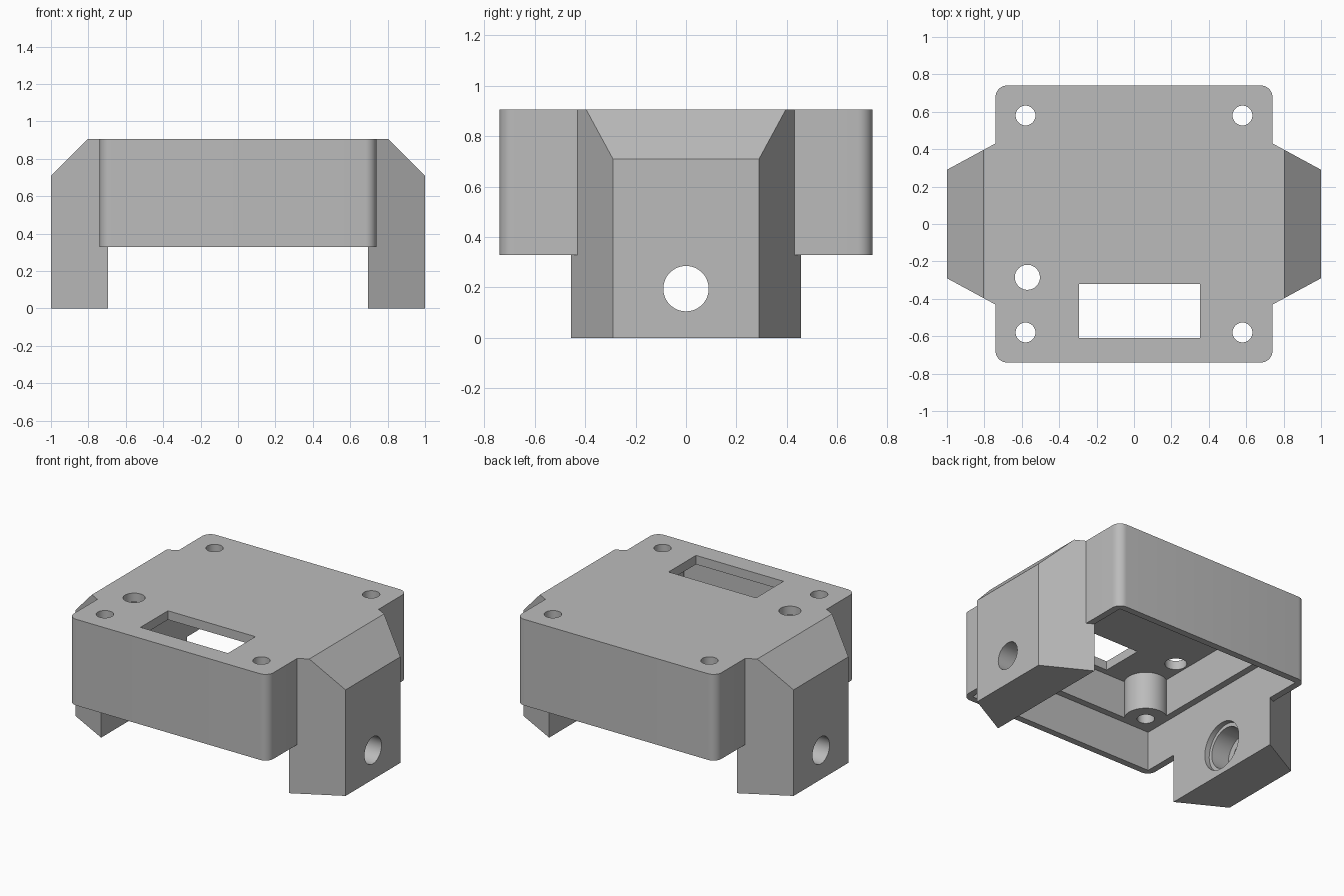
import bpy
import bmesh
from math import cos, sin, tau

if "Cube" in bpy.data.objects:
    bpy.data.objects.remove(bpy.data.objects["Cube"])

TOP, RIM, HALF = 0.905, 0.328, 0.74      # housing top, lower rim, half width
LEDGE, CEILING = 0.594, 0.845            # inner heights

grey = bpy.data.materials.new("plain grey")
grey.use_nodes = True
grey.diffuse_color = (0.5, 0.5, 0.5, 1)
grey.node_tree.nodes["Principled BSDF"].inputs["Base Color"].default_value = (0.5, 0.5, 0.5, 1)


def prism(name, profile, low, high, axis="z", rounding=0):
    """Extrude a flat profile along an axis, optionally rounding its long edges."""
    place = {"x": lambda a, b, h: (h, a, b),
             "y": lambda a, b, h: (a, h, b),
             "z": lambda a, b, h: (a, b, h)}[axis]
    bm = bmesh.new()
    rings = [[bm.verts.new(place(a, b, h)) for a, b in profile] for h in (low, high)]
    for ring in rings:
        bm.faces.new(ring)
    sides = []
    n = len(profile)
    for i in range(n):
        j = (i + 1) % n
        bm.faces.new((rings[0][i], rings[0][j], rings[1][j], rings[1][i]))
        sides.append(bm.edges.get((rings[0][i], rings[1][i])))
    if rounding:
        bmesh.ops.bevel(bm, geom=sides, offset=rounding, segments=8,
                        profile=0.5, affect="EDGES")
    bmesh.ops.recalc_face_normals(bm, faces=bm.faces)
    mesh = bpy.data.meshes.new(name)
    bm.to_mesh(mesh)
    bm.free()
    mesh.materials.append(grey)
    obj = bpy.data.objects.new(name, mesh)
    bpy.context.collection.objects.link(obj)
    return obj


def rect(x0, x1, y0, y1):
    return [(x0, y0), (x1, y0), (x1, y1), (x0, y1)]


def circle(x, y, r, n=48):
    return [(x + r * cos(tau * i / n), y + r * sin(tau * i / n)) for i in range(n)]


def combine(body, tool, operation="DIFFERENCE"):
    """Apply a boolean and discard its tool."""
    tool.hide_render = True
    mod = body.modifiers.new("cut", "BOOLEAN")
    mod.operation, mod.object, mod.solver = operation, tool, "EXACT"
    bpy.ops.object.select_all(action="DESELECT")
    bpy.context.view_layer.objects.active = body
    body.select_set(True)
    bpy.ops.object.modifier_apply(modifier=mod.name)
    bpy.data.objects.remove(tool)


# Housing block with rounded corners, left tall until the top is trimmed
housing = prism("housing", rect(-HALF, HALF, -HALF, HALF), RIM, 1.0, rounding=0.06)

# Tapered side legs
for s in (1, -1):
    leg = prism("leg", [(s * 0.67, -0.469), (s, -0.29), (s, 0.29), (s * 0.67, 0.469)], 0, 1.1)
    combine(housing, leg, "UNION")

# Flat top and sloped leg shoulders in one trim
combine(housing, prism("trim", [(-1.2, 2), (-1.2, 0.51), (-0.805, TOP), (0.805, TOP),
                                (1.2, 0.51), (1.2, 2)], -1, 1, "y"))

# Wide lower recess
combine(housing, prism("recess", rect(-0.695, 0.695, -0.695, 0.695), -0.2, LEDGE))

# Narrower upper cavity, leaving a ledge and four screw pillars
corners = [(x, y) for x in (-0.58, 0.58) for y in (-0.58, 0.58)]
cavity = prism("cavity", rect(-0.65, 0.65, -0.65, 0.65), 0.55, CEILING)
for x, y in corners:
    combine(cavity, prism("pillar", circle(x, y, 0.132), 0.4, 1.0))
combine(housing, cavity)

# Screw holes, cable hole and display window
for x, y in corners:
    combine(housing, prism("screw_hole", circle(x, y, 0.053), 0.4, 1.1))
combine(housing, prism("cable_hole", circle(-0.57, -0.285, 0.067), 0.7, 1.1))
combine(housing, prism("window", rect(-0.295, 0.353, -0.61, -0.32), 0.7, 1.1))

# Stepped bores through the legs
for reach, radius in ((1.2, 0.09), (0.86, 0.135), (0.73, 0.16)):
    combine(housing, prism("bore", circle(0, 0.195, radius), -reach, reach, "x"))

bpy.ops.object.shade_smooth_by_angle(angle=0.5)
